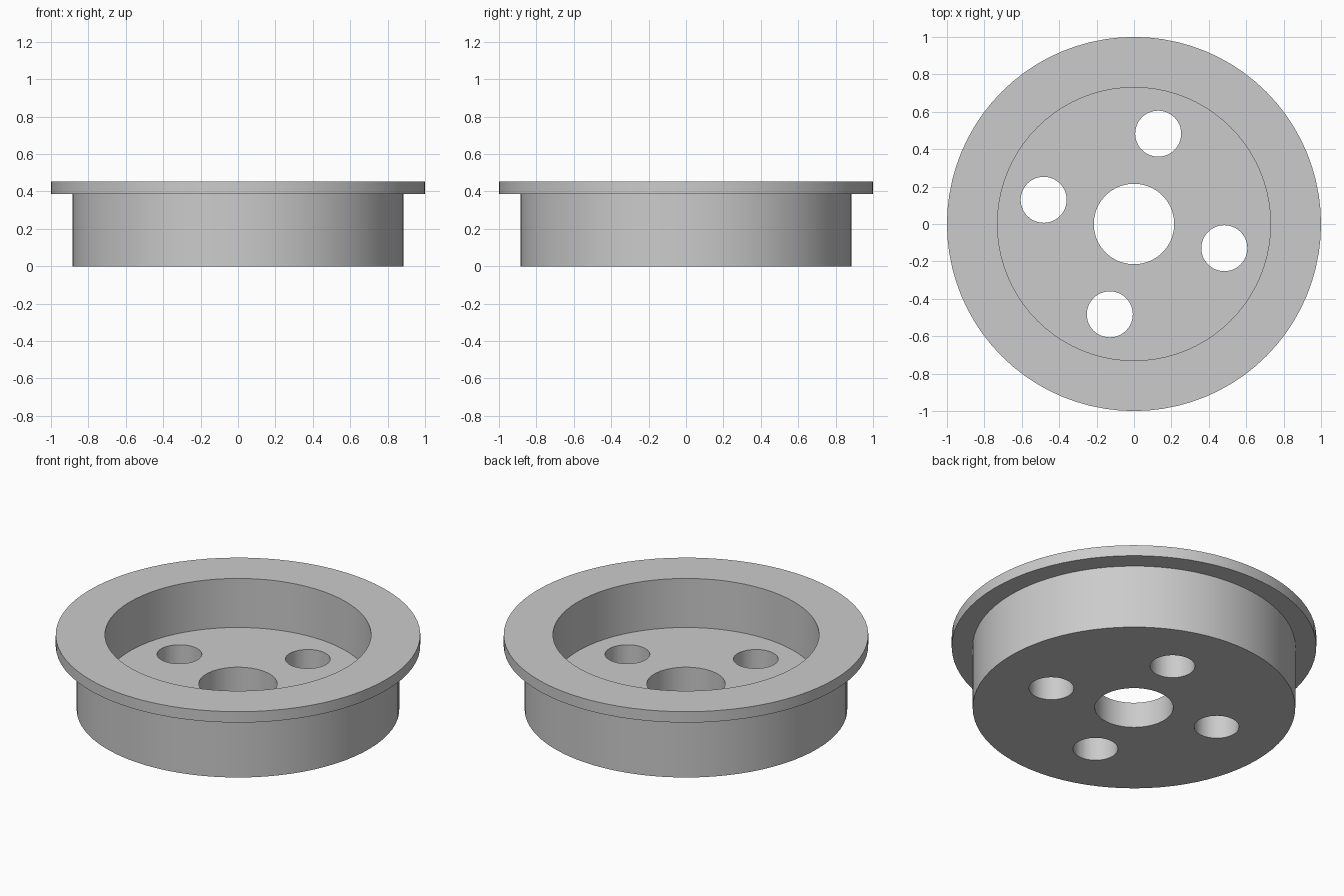
import bpy, bmesh, math
from mathutils import Matrix, Vector

cube = bpy.data.objects.get("Cube")
if cube:
    bpy.data.objects.remove(cube, do_unlink=True)

# Single grey finish
GREY = (0.6, 0.6, 0.6, 1.0)
grey = bpy.data.materials.new("plain_grey")
grey.use_nodes = True
grey.diffuse_color = GREY
grey.node_tree.nodes["Principled BSDF"].inputs["Base Color"].default_value = GREY

SEGMENTS = 80
HEIGHT, FLANGE_Z, FLOOR_Z = 0.452, 0.386, 0.155
FLANGE_R, BODY_R, POCKET_R, BORE_R = 1.0, 0.885, 0.73, 0.215
BOLT_CIRCLE, BOLT_R, BOLT_ANGLE = 0.5, 0.123, math.radians(75)


def add_object(name, bm):
    bmesh.ops.recalc_face_normals(bm, faces=bm.faces)
    mesh = bpy.data.meshes.new(name)
    bm.to_mesh(mesh)
    bm.free()
    mesh.materials.append(grey)
    obj = bpy.data.objects.new(name, mesh)
    bpy.context.collection.objects.link(obj)
    return obj


def lathe(name, profile):
    """Spin a closed (radius, height) profile around z."""
    bm = bmesh.new()
    verts = [bm.verts.new((r, 0, z)) for r, z in profile]
    edges = [bm.edges.new((v, verts[i - 1])) for i, v in enumerate(verts)]
    bmesh.ops.spin(bm, geom=verts + edges, cent=(0, 0, 0), axis=(0, 0, 1),
                   angle=math.tau, steps=SEGMENTS, use_merge=True)
    bmesh.ops.remove_doubles(bm, verts=bm.verts, dist=0.0001)
    return add_object(name, bm)


# Flanged cup with a recessed floor and a central bore
hub = lathe("flanged_hub", [
    (BORE_R, 0), (BODY_R, 0), (BODY_R, FLANGE_Z), (FLANGE_R, FLANGE_Z),
    (FLANGE_R, HEIGHT), (POCKET_R, HEIGHT), (POCKET_R, FLOOR_Z), (BORE_R, FLOOR_Z),
])

# Four bolt holes through the floor
bm = bmesh.new()
for i in range(4):
    angle = BOLT_ANGLE + i * math.pi / 2
    centre = Vector((math.cos(angle), math.sin(angle), 0)) * BOLT_CIRCLE
    centre.z = FLOOR_Z / 2
    bmesh.ops.create_cone(bm, cap_ends=True, segments=48, radius1=BOLT_R, radius2=BOLT_R,
                          depth=FLOOR_Z * 2, matrix=Matrix.Translation(centre))
cutter = add_object("bolt_hole_cutter", bm)
cutter.hide_render = True

cut = hub.modifiers.new("bolt_holes", "BOOLEAN")
cut.operation = "DIFFERENCE"
cut.solver = "EXACT"
cut.object = cutter

bpy.ops.object.select_all(action="DESELECT")
hub.select_set(True)
bpy.context.view_layer.objects.active = hub
bpy.ops.object.modifier_apply(modifier=cut.name)
bpy.data.objects.remove(cutter, do_unlink=True)

# Smooth round walls, crisp rims
bpy.ops.object.shade_smooth_by_angle(angle=math.radians(30))
